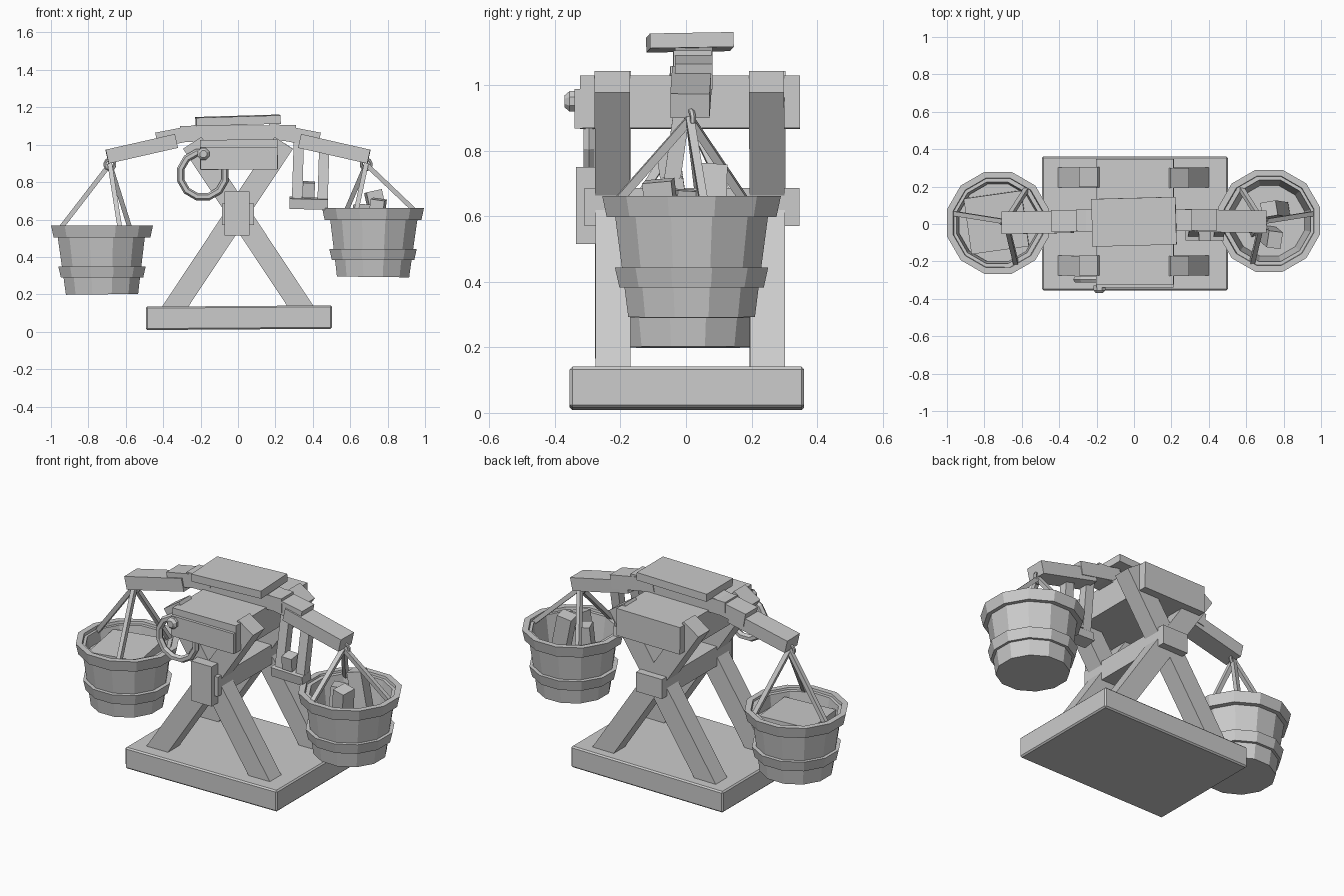
import bpy
import bmesh
from math import cos, sin, pi, radians
from mathutils import Matrix, Vector

cube = bpy.data.objects.get("Cube")
if cube:
    bpy.data.objects.remove(cube, do_unlink=True)

GREY = (0.6, 0.6, 0.6, 1)
wood = bpy.data.materials.new("plain_grey")
wood.use_nodes = True
wood.diffuse_color = GREY
wood.node_tree.nodes["Principled BSDF"].inputs["Base Color"].default_value = GREY


def finish(name, bm):
    bmesh.ops.recalc_face_normals(bm, faces=bm.faces)
    mesh = bpy.data.meshes.new(name)
    bm.to_mesh(mesh)
    bm.free()
    mesh.materials.append(wood)
    obj = bpy.data.objects.new(name, mesh)
    bpy.context.collection.objects.link(obj)
    return obj


def block(name, centre, size, turn=(0, 0, 0)):
    """Box with its rotation given in degrees."""
    bm = bmesh.new()
    bmesh.ops.create_cube(bm, size=1, matrix=Matrix.Diagonal((*size, 1)))
    obj = finish(name, bm)
    obj.location = centre
    obj.rotation_euler = [radians(a) for a in turn]
    return obj


def bar(name, start, end, width, depth):
    """Square-ended bar between two points, its depth kept along y."""
    start, end = Vector(start), Vector(end)
    axis = (end - start).normalized()
    side = Vector((0, 1, 0)).cross(axis).normalized()
    frame = Matrix((side, axis.cross(side), axis)).transposed()
    obj = block(name, (0, 0, 0), (width, depth, (end - start).length))
    obj.matrix_world = Matrix.Translation((start + end) / 2) @ frame.to_4x4()
    return obj


def lathe(name, profile, centre, sides=12, closed=False):
    """Faceted turned part from (radius, height) points."""
    bm = bmesh.new()
    rings = []
    for r, z in profile:
        rings.append([bm.verts.new((r * cos((i + 0.5) * 2 * pi / sides),
                                    r * sin((i + 0.5) * 2 * pi / sides), z))
                      for i in range(sides)])
    pairs = list(zip(rings, rings[1:]))
    if closed:
        pairs.append((rings[-1], rings[0]))
    else:
        bm.faces.new(rings[0])
        bm.faces.new(rings[-1])
    for a, b in pairs:
        for i in range(sides):
            j = (i + 1) % sides
            bm.faces.new((a[i], a[j], b[j], b[i]))
    obj = finish(name, bm)
    obj.location = centre
    return obj


def hoop(name, centre, radius, thickness, turn):
    obj = lathe(name, [(radius + thickness * cos(k * pi / 3), thickness * sin(k * pi / 3))
                       for k in range(6)], centre, closed=True)
    obj.rotation_euler = [radians(a) for a in turn]
    return obj


# Base slab
base = block("base", (0.005, 0.003, 0.075), (0.995, 0.715, 0.125), (0, -0.4, 0))
bevel = base.modifiers.new("soft_edges", "BEVEL")
bevel.width = 0.008
bevel.segments = 1

# Crossed legs at the front and the back
for end, y in (("front", -0.223), ("back", 0.248)):
    for side, s in (("right", -1), ("left", 1)):
        bar(f"{end}_{side}_leg", (s * 0.365, y, 0.09), (-s * 0.245, y + s * 0.002, 1.01), 0.117, 0.107)

# Cross beam, front brace and the head beam
block("cross_beam", (0, 0.018, 0.628), (0.17, 0.655, 0.115))
block("front_brace", (-0.005, -0.305, 0.633), (0.135, 0.06, 0.235))
block("head_beam", (0.005, 0.012, 0.947), (0.415, 0.67, 0.16), (0, -0.5, 0))
block("head_beam_plate", (0.005, -0.328, 0.927), (0.41, 0.024, 0.12))

# Peg with a hanging ring
peg = lathe("peg", [(0.034, 0), (0.034, 0.025), (0.02, 0.04)], (-0.185, -0.33, 0.95), 8)
peg.rotation_euler = (radians(90), 0, 0)
hoop("hanging_ring", (-0.188, -0.296, 0.84), 0.122, 0.02, (90, 0, 0))

# Arched carrying arm with a slab on top
block("arm_middle", (0, 0.02, 1.06), (0.62, 0.115, 0.085), (0, -0.5, 0))
for side, s, y in (("right", -1, 0.018), ("left", 1, 0.024)):
    bar(f"{side}_inner_arm", (s * 0.16, y, 1.078), (s * 0.435, y, 1.025), 0.08, 0.115)
    bar(f"{side}_outer_arm", (s * 0.33, y - 0.006, 1.02), (s * 0.7, y - 0.012, 0.936), 0.076, 0.12)
block("top_slab", (0, 0.012, 1.13), (0.45, 0.255, 0.045), (1, -1.7, 1.5))

# Hanging stirrup with a small weight
for side, x in (("right", 0.315), ("left", 0.452)):
    bar(f"{side}_stirrup_strap", (x + 0.01, 0, 1.01), (x, -0.045, 0.69), 0.055, 0.05)
block("stirrup_bar", (0.378, -0.045, 0.687), (0.205, 0.08, 0.055), (8, 1.5, 0))
block("stirrup_weight", (0.378, -0.05, 0.76), (0.065, 0.07, 0.08), (8, 2, 0))

# Buckets with rims, bands and three ropes each
for side, s, x, y, z, lean in (("right", -1, -0.727, 0.006, 0.2, -0.7),
                               ("left", 1, 0.722, 0.017, 0.293, 0.7)):
    lathe(f"{side}_bucket", [(0.2, 0), (0.213, 0.1), (0.248, 0.355), (0.225, 0.355),
                             (0.195, 0.14)], (x, y, z)).rotation_euler.y = radians(lean)
    lathe(f"{side}_bucket_rim", [(0.268, 0.305), (0.282, 0.368), (0.248, 0.368),
                                 (0.236, 0.305)], (x, y, z), closed=True)
    lathe(f"{side}_bucket_band", [(0.228, 0.09), (0.242, 0.15), (0.215, 0.15),
                                  (0.2, 0.09)], (x, y, z), closed=True)
    tip = (s * 0.685, 0.012, 0.895)
    hoop(f"{side}_rope_loop", tip, 0.028, 0.009, (90, 0, 20))
    top = z + 0.345
    for place, rx, ry in (("outer", 0.955, 0.055), ("back", 0.575, 0.185), ("front", 0.63, -0.215)):
        bar(f"{side}_{place}_rope", tip, (s * rx, ry, top), 0.025, 0.025)

# Load in the right bucket
lathe("right_load", [(0.19, 0), (0.215, 0.16)], (-0.727, 0.006, 0.33))
block("right_load_slab", (-0.735, 0.01, 0.485), (0.31, 0.3, 0.1), (2, -2, 8))

# Bricks in the left bucket
block("tall_brick", (0.755, 0.075, 0.6), (0.085, 0.08, 0.31), (-4, -12, 10))
block("short_brick", (0.735, -0.07, 0.57), (0.075, 0.09, 0.28), (5, 8, -8))
block("small_brick", (0.66, -0.01, 0.56), (0.08, 0.08, 0.24), (-3, 5, 20))
